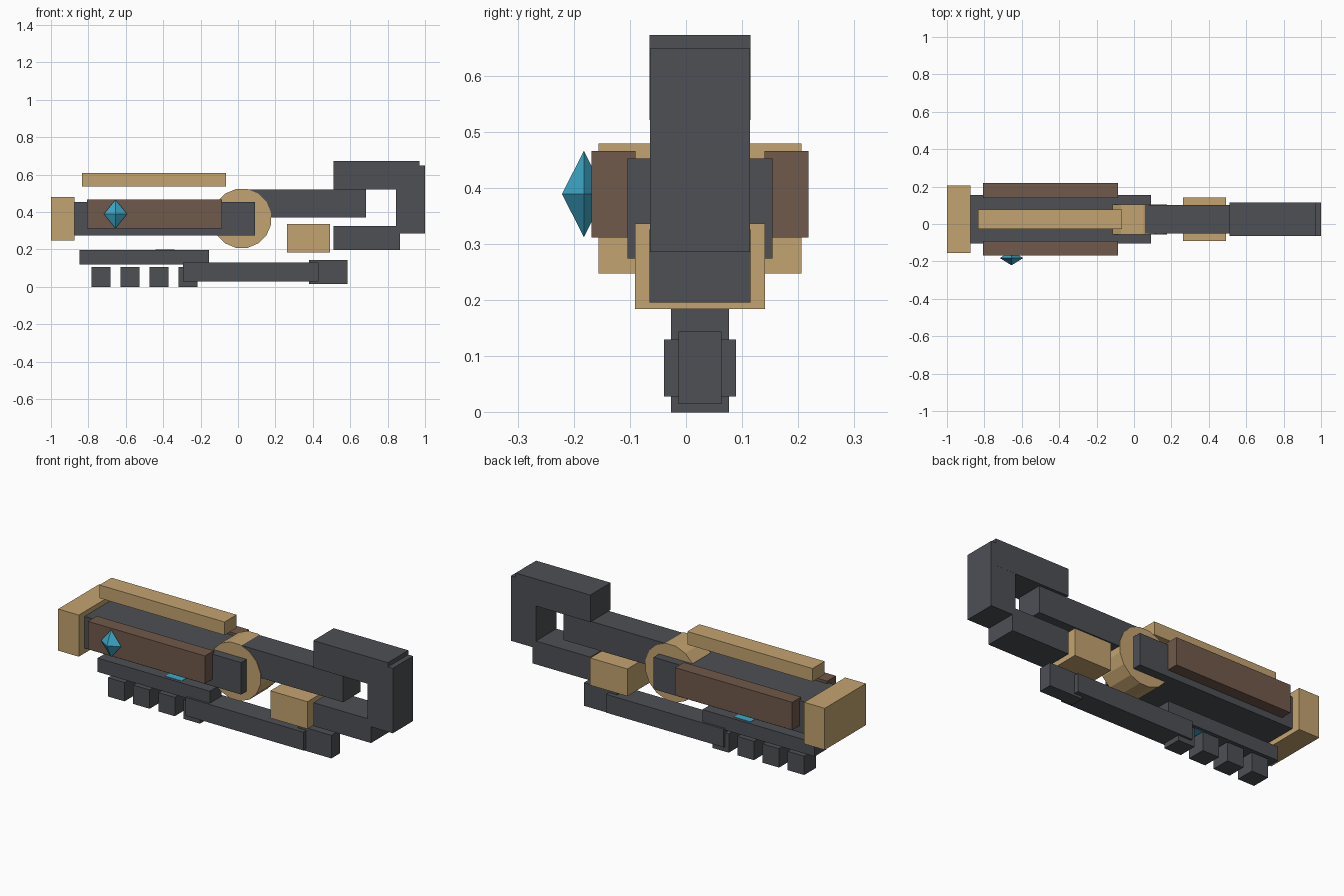
import bpy, bmesh, math
from mathutils import Matrix

if "Cube" in bpy.data.objects:
    bpy.data.objects.remove(bpy.data.objects["Cube"])


def colour(name, rgb):
    m = bpy.data.materials.new(name)
    m.diffuse_color = (*rgb, 1)
    m.use_nodes = True
    m.node_tree.nodes["Principled BSDF"].inputs["Base Color"].default_value = m.diffuse_color
    return m


DARK = colour("dark_metal", (0.074, 0.080, 0.091))
BRASS = colour("brass", (0.55, 0.37, 0.16))
WOOD = colour("brown_wood", (0.165, 0.10, 0.070))
CYAN = colour("cyan_crystal", (0.045, 0.40, 0.58))
MID = 0.025  # centre line of the body in y


def finish(bm, name, mat):
    bmesh.ops.recalc_face_normals(bm, faces=bm.faces)
    me = bpy.data.meshes.new(name)
    bm.to_mesh(me)
    bm.free()
    me.materials.append(mat)
    ob = bpy.data.objects.new(name, me)
    bpy.context.collection.objects.link(ob)
    return ob


def box(name, mat, x0, x1, z0, z1, half_y, y=MID):
    bm = bmesh.new()
    size = (x1 - x0, 2 * half_y, z1 - z0)
    mid = ((x0 + x1) / 2, y, (z0 + z1) / 2)
    bmesh.ops.create_cube(bm, size=1, matrix=Matrix.Translation(mid) @ Matrix.Diagonal((*size, 1)))
    return finish(bm, name, mat)


# Main body, end cap and top rail
box("body", DARK, -0.875, 0.092, 0.274, 0.452, 0.129)
box("end_cap", BRASS, -1.0, -0.873, 0.247, 0.479, 0.181)
box("top_rail", BRASS, -0.835, -0.063, 0.535, 0.608, 0.053)

# Wooden grip panels on both sides
for side, s in (("front", -1), ("back", 1)):
    box("grip_panel_" + side, WOOD, -0.808, -0.086, 0.311, 0.466, 0.039, MID + s * 0.154)

# Round hub
bm = bmesh.new()
bmesh.ops.create_cone(bm, cap_ends=True, segments=16, radius1=0.16, radius2=0.16, depth=0.16,
                      matrix=Matrix.Translation((0.02, MID, 0.365))
                      @ Matrix.Rotation(math.pi / 2, 4, 'X')
                      @ Matrix.Rotation(math.pi / 16, 4, 'Z'))
finish(bm, "hub", BRASS)

# Arm and hooked head
box("arm", DARK, 0.03, 0.685, 0.37, 0.519, 0.077)
box("hook_top", DARK, 0.51, 0.97, 0.521, 0.672, 0.09)
box("hook_back", DARK, 0.845, 1.0, 0.286, 0.648, 0.0895)
box("hook_bottom", DARK, 0.51, 0.866, 0.196, 0.326, 0.09)
box("brass_block", BRASS, 0.263, 0.492, 0.184, 0.336, 0.116)

# Lower rail with teeth, slider and tip
box("lower_rail", DARK, -0.847, -0.155, 0.12, 0.197, 0.052)
for i in range(4):
    x = -0.732 + i * 0.155
    box(f"tooth_{i + 1}", DARK, x - 0.051, x + 0.051, 0.0, 0.105, 0.052)
box("lower_bar", DARK, -0.295, 0.43, 0.028, 0.13, 0.064)
box("lower_tip", DARK, 0.38, 0.585, 0.015, 0.144, 0.038)

# Crystal set through the lower rail
box("rail_crystal", CYAN, -0.44, -0.34, 0.118, 0.199, 0.036)

# Faceted crystal on the front panel
bm = bmesh.new()
cx, cy, cz = -0.655, -0.182, 0.389
ring = [bm.verts.new((cx + dx, cy, cz + dz)) for dx, dz in ((0.062, 0), (0, 0.077), (-0.062, 0), (0, -0.077))]
for dy in (-0.039, 0.039):
    apex = bm.verts.new((cx, cy + dy, cz))
    for i in range(4):
        bm.faces.new((ring[i], ring[(i + 1) % 4], apex))
finish(bm, "front_crystal", CYAN)
